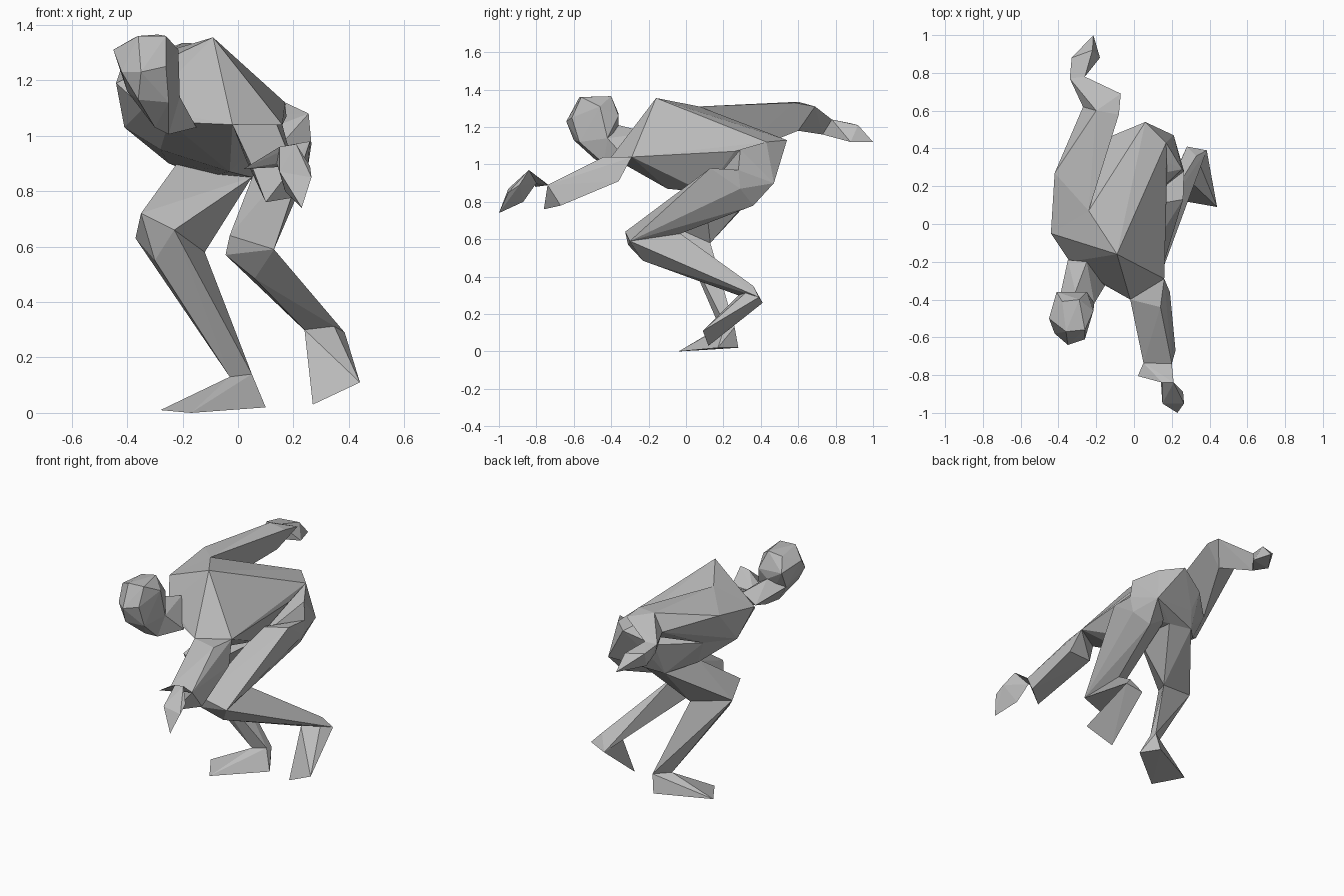
import bpy
import bmesh
from mathutils import Vector

default_cube = bpy.data.objects.get("Cube")
if default_cube:
    bpy.data.objects.remove(default_cube, do_unlink=True)

# One plain clay colour for the whole figure
clay = bpy.data.materials.new("plain_grey")
clay.use_nodes = True
clay.diffuse_color = (0.5, 0.5, 0.5, 1)
clay.node_tree.nodes["Principled BSDF"].inputs["Base Color"].default_value = clay.diffuse_color


def cm(x, y, z):
    """Body landmark given in hundredths of a unit."""
    return Vector((x, y, z)) / 100


def faceted(name, *groups):
    """Flat-shaded faceted body segment wrapped around named landmarks."""
    points = [point for group in groups for point in group.values()]
    bm = bmesh.new()
    for point in points:
        bm.verts.new(point)
    bmesh.ops.remove_doubles(bm, verts=bm.verts, dist=0.001)
    bmesh.ops.convex_hull(bm, input=bm.verts)
    loose = [v for v in bm.verts if not v.link_faces]
    bmesh.ops.delete(bm, geom=loose, context="VERTS")
    bmesh.ops.recalc_face_normals(bm, faces=bm.faces)
    mesh = bpy.data.meshes.new(name)
    bm.to_mesh(mesh)
    bm.free()
    mesh.materials.append(clay)
    segment = bpy.data.objects.new(name, mesh)
    bpy.context.collection.objects.link(segment)
    return segment


# Shoulders, each shared by the torso and an arm
right_shoulder = dict(
    shoulder_blade=cm(-24, 7, 131),
    shoulder_front=cm(-44, -5, 119),
    shoulder_lower=cm(-41, 8, 103),
    armpit=cm(-31, 27, 105),
)
left_shoulder = dict(
    collar_end=cm(-2, -40, 104),
    shoulder_tip=cm(16, -29, 104),
)

# Torso: hunched back, chest and belly
upper_body = dict(
    back_peak=cm(-9, -16, 135.5),
    neck_base_outer=cm(-34, -20, 110),
    neck_base_front=cm(-25, -27, 105),
    chest_underside=cm(-28, -5, 95),
    breastbone=cm(-3, -10, 87),
    belly=cm(5, 10, 85),
    waist_left=cm(17.5, 26, 107),
)
pelvis_rim = dict(
    tail=cm(6, 54, 113),
    hip_back=cm(17, 43, 112),
    waist_right=cm(-11, 47, 106),
    waist_lower=cm(-8, 43, 94),
    flank_right=cm(-25, 24, 90),
    seat_right=cm(-12, 38, 85),
)
faceted("torso", upper_body, right_shoulder, left_shoulder, pelvis_rim)

# Pelvis: hips and seat
left_hip = dict(
    hip_outer=cm(26.5, 28, 97),
    hip_lower=cm(25, 29, 87),
    seat_left=cm(21, 47, 90),
    groin_left=cm(6, 36, 86),
)
right_hip = dict(
    flank=cm(-22, 20, 90),
    seat_right=cm(-12, 38, 85),
    groin_right=cm(3, 36, 84),
    groin_front=cm(5, 10, 85),
)
faceted("pelvis", pelvis_rim, left_hip, right_hip, dict(hip_side=cm(25.5, 29, 108)))

# Neck
skull_base = dict(
    nape=cm(-31, -36, 121),
    jaw_corner_right=cm(-40, -42, 116),
    jaw_corner_left=cm(-21, -42, 114),
    throat=cm(-25, -44, 100.5),
)
neck_root = dict(
    root_outer=cm(-35, -19, 112),
    root_inner=cm(-15, -32, 103),
    root_back=cm(-25, -20, 117),
)
faceted("neck", skull_base, neck_root)

# Head: crown, brow and face, tilted forwards
crown = dict(
    crown_front_right=cm(-36, -57, 136),
    crown_front_left=cm(-26, -56, 136),
    crown_back_left=cm(-29, -40, 136.5),
    crown_back_right=cm(-38, -41, 135),
    temple_right=cm(-45, -50, 131),
    temple_left=cm(-21.5, -46, 131),
    back_right=cm(-41, -36, 127),
    back_left=cm(-25, -36, 126),
)
face = dict(
    brow_right=cm(-42, -58, 123),
    brow_centre=cm(-35, -64, 123),
    brow_left=cm(-26, -61, 125),
    cheek_right=cm(-36, -60, 113),
    cheek_left=cm(-25, -57, 112),
    chin=cm(-30, -49, 103),
)
faceted("head", crown, face, skull_base)

# Left arm reaching forwards
left_armpit = dict(
    arm_top=cm(14, -44, 104),
    armpit_front=cm(3, -37, 91),
    armpit_back=cm(19, -36, 91),
)
left_wrist = dict(
    top=cm(5, -73.5, 89),
    outer=cm(20, -74, 89),
    under=cm(10, -76, 76),
    heel=cm(22, -67, 78),
)
left_knuckles = dict(
    wrist_link=cm(14, -80, 90),
    knuckle_inner=cm(15, -84, 96),
    knuckle_outer=cm(21, -84, 97),
)
left_fingers = dict(
    thumb=cm(26, -89, 89),
    finger_side=cm(26.5, -95, 85),
    finger_tip=cm(23, -100, 74),
    finger_inner=cm(15, -95, 87),
    palm=cm(17, -87, 80),
)
wrist_bridge = dict(
    bridge_inner=cm(2, -80.5, 88),
    bridge_top=cm(5, -73.5, 89),
    bridge_outer=cm(20, -74, 89),
)
faceted("left_arm", left_shoulder, left_armpit, left_wrist)
faceted("left_wrist", wrist_bridge, left_knuckles)
faceted("left_hand", left_knuckles, left_fingers)

# Right arm swung backwards
right_elbow = dict(
    elbow_top=cm(-20, 60, 133.5),
    elbow_outer=cm(-27, 62, 124),
    elbow_inner=cm(-8, 58, 133),
    elbow_back=cm(-7, 69, 131),
    elbow_under=cm(-15, 60, 118),
)
right_wrist = dict(
    wrist_outer=cm(-34, 77, 124),
    wrist_inner=cm(-26, 78, 124),
    wrist_under=cm(-30, 73, 116),
)
right_fingers = dict(
    knuckle=cm(-33, 88, 122),
    palm=cm(-32, 85, 113),
    thumb=cm(-18, 88, 112),
    finger_top=cm(-22, 92, 121),
    finger_tip=cm(-21.5, 100, 112),
)
faceted("right_upper_arm", right_shoulder, dict(arm_outer=cm(-42, 27, 125)), right_elbow)
faceted("right_forearm", right_elbow, right_wrist)
faceted("right_hand", right_wrist, right_fingers)

# Left leg: lifted behind, foot hanging toe down
left_thigh_root = dict(
    thigh_top=cm(26, 13, 98),
    thigh_inner=cm(9, 10, 95),
    thigh_under=cm(18, 36, 78),
)
left_knee = dict(
    kneecap=cm(-3, -32.5, 64),
    knee_inner=cm(-4.5, -31, 57),
    knee_outer=cm(13, -30, 59),
    knee_back=cm(9, -3, 63),
)
left_ankle = dict(
    ankle_top=cm(33, 36, 35),
    ankle_inner=cm(24, 28, 30),
    heel_inner=cm(28, 41, 26),
    heel_outer=cm(38.5, 39, 29),
)
faceted("left_thigh", left_hip, left_thigh_root, left_knee)
faceted("left_shin", left_knee, dict(shin_front=cm(6, -23, 48.5)), left_ankle)
faceted("left_foot", left_ankle, dict(toe_inner=cm(27, 12, 3), toe_outer=cm(44, 9, 11)))

# Right leg: planted on the ground
right_knee = dict(
    kneecap=cm(-35, -4, 72),
    knee_outer=cm(-37, 7, 63),
    knee_inner=cm(-23, -5, 66),
    knee_back=cm(-12, 13, 58),
)
right_ankle = dict(
    ankle_outer=cm(-3, 18, 13),
    ankle_inner=cm(5, 21, 14),
    ankle_back=cm(5, 26, 13),
)
right_sole = dict(
    toe_outer=cm(-28, 13, 1),
    toe_inner=cm(-17, -4, 0),
    heel_inner=cm(10, 17, 2),
    heel_outer=cm(3, 28, 2),
)
faceted("right_thigh", right_hip, right_knee)
faceted("right_shin", right_knee, dict(shin_front=cm(-30, 0, 55)), right_ankle)
faceted("right_foot", right_ankle, right_sole)
